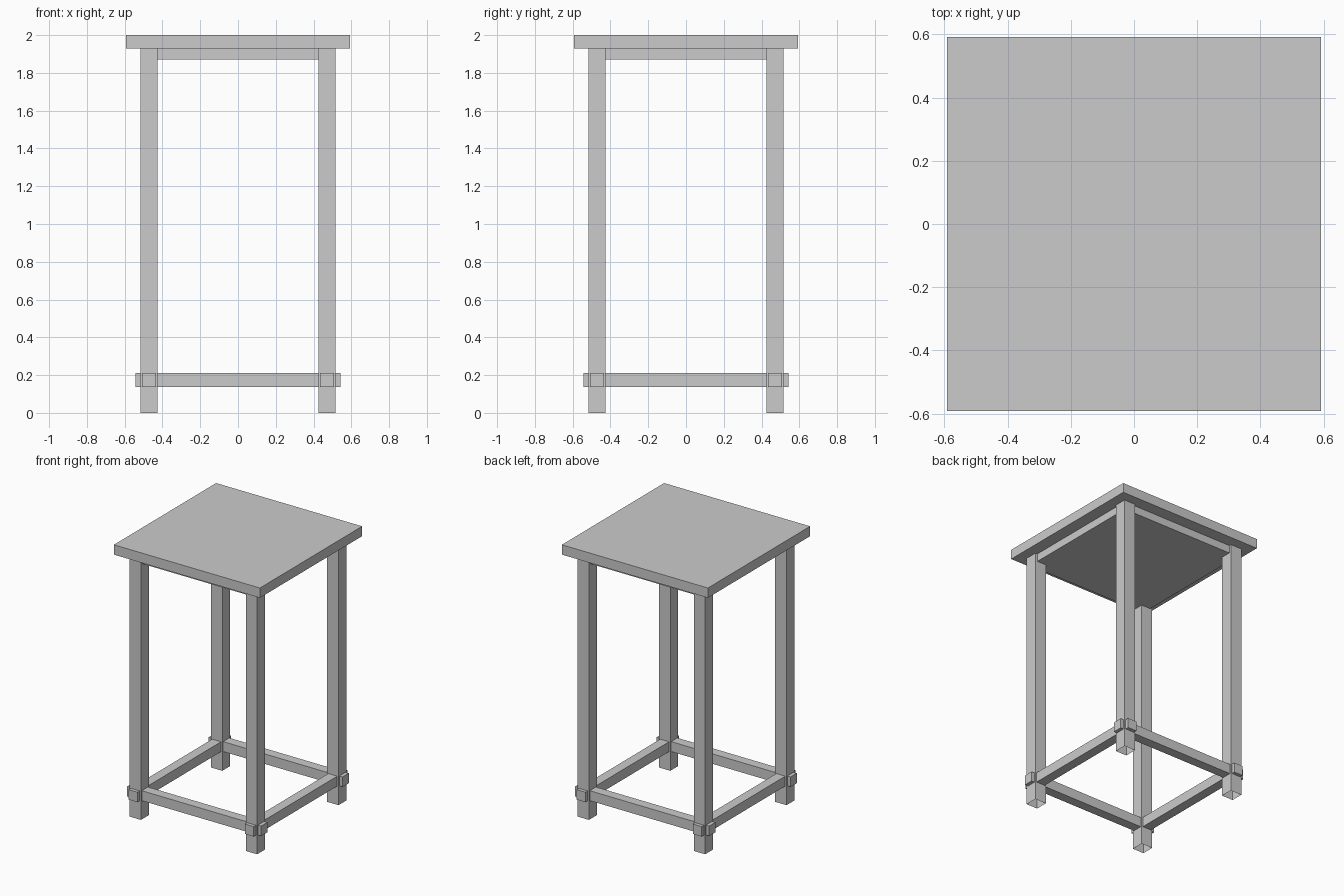
import bpy, bmesh

if "Cube" in bpy.data.objects:
    bpy.data.objects.remove(bpy.data.objects["Cube"])


def box(name, lo, hi, open_ends=False):
    """Axis-aligned box from two corners; open_ends drops its top and bottom."""
    bm = bmesh.new()
    bmesh.ops.create_cube(bm, size=1)
    for v in bm.verts:
        for i in range(3):
            v.co[i] = lo[i] if v.co[i] < 0 else hi[i]
    bm.normal_update()
    if open_ends:
        ends = [f for f in bm.faces if abs(f.normal.z) > 0.9]
        bmesh.ops.delete(bm, geom=ends, context='FACES')
    mesh = bpy.data.meshes.new(name)
    bm.to_mesh(mesh)
    bm.free()
    obj = bpy.data.objects.new(name, mesh)
    bpy.context.collection.objects.link(obj)
    return obj


TOP, APRON, TOP_Z, APRON_Z = 0.592, 0.50, 1.928, 1.87
LEG, LEG_R = 0.471, 0.046            # leg centre offset and half width
BAR_R, BAR_END = 0.036, 0.543        # stretcher half width and end
BAR_Z0, BAR_Z1 = 0.137, 0.21

# Seat slab and the recessed block under it
box("seat", (-TOP, -TOP, TOP_Z), (TOP, TOP, 2.0))
box("seat_underframe", (-APRON, -APRON, APRON_Z), (APRON, APRON, TOP_Z))

# Four hollow legs
for yn, sy in (("front", -1), ("back", 1)):
    for xn, sx in (("left", -1), ("right", 1)):
        x, y = sx * LEG, sy * LEG
        box(f"{yn}_{xn}_leg", (x - LEG_R, y - LEG_R, 0),
            (x + LEG_R, y + LEG_R, TOP_Z), open_ends=True)

# Stretchers passing through the legs, with ends showing outside
for s, yn, xn in ((-1, "front", "left"), (1, "back", "right")):
    c = s * LEG
    box(f"{yn}_stretcher", (-BAR_END, c - BAR_R, BAR_Z0), (BAR_END, c + BAR_R, BAR_Z1))
    box(f"{xn}_stretcher", (c - BAR_R, -BAR_END, BAR_Z0), (c + BAR_R, BAR_END, BAR_Z1))
